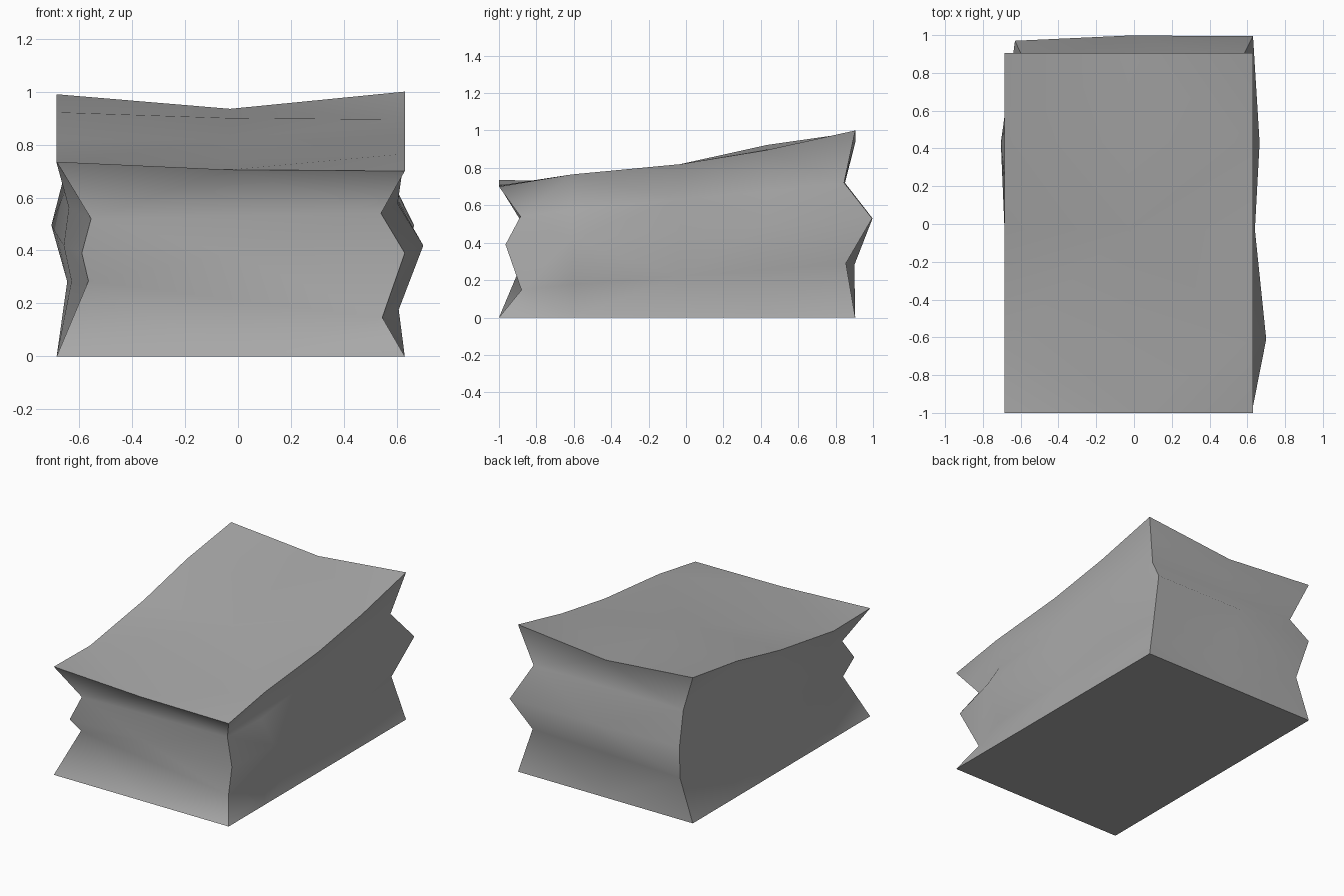
import bpy
import bmesh
from mathutils import Vector

if "Cube" in bpy.data.objects:
    bpy.data.objects.remove(bpy.data.objects["Cube"], do_unlink=True)

LEFT, MID, RIGHT, FRONT, BACK = -0.685, -0.03, 0.63, -1.0, 0.905
ROWS = [FRONT, -0.61, -0.03, 0.43, BACK]
# top heights for each row: -x edge, middle, +x edge
TOP = [(0.735, 0.705, 0.70), (0.73, 0.745, 0.765), (0.82, 0.82, 0.82),
       (0.922, 0.90, 0.895), (0.99, 0.935, 1.0)]


def column(x, y, top, inner):
    """Corner column: base point, three creased points, top point."""
    return [Vector(p) for p in [(x, y, 0), *inner, (x, y, top)]]


front_l = column(LEFT, FRONT, TOP[0][0],
                 [(-0.565, -0.88, 0.285), (-0.59, -0.965, 0.39), (-0.555, -0.885, 0.52)])
front_r = column(RIGHT, FRONT, TOP[0][2],
                 [(0.545, -0.88, 0.147), (0.63, -0.965, 0.39), (0.54, -0.885, 0.54)])
back_l = column(LEFT, BACK, TOP[4][0],
                [(-0.585, 0.90, 0.28), (-0.63, 0.97, 0.53), (-0.575, 0.85, 0.72)])
back_r = column(RIGHT, BACK, TOP[4][2],
                [(0.555, 0.855, 0.29), (0.63, 0.995, 0.53), (0.555, 0.845, 0.72)])


def middle(a, b, top, push=0.0):
    col = [p.lerp(q, 0.5) for p, q in zip(a, b)]
    col[2].y += push
    for p in col:
        p.x = MID
    col[4].z = top
    return col


def side(a, b, row, edge, bulge):
    """Side column between two corners, pushed outwards at each crease."""
    y = ROWS[row]
    col = [p.lerp(q, (y - FRONT) / (BACK - FRONT)) for p, q in zip(a, b)]
    for p, push in zip(col, (0, *bulge, 0)):
        p.x += push
        p.y = y
    col[4].z = TOP[row][edge]
    return col


right_bulge = [(0.06, 0.07, 0.06), (0.03, 0.01, 0.03), (0.025, 0.035, 0.02)]
left_bulge = [(-0.06, -0.06, -0.08), (-0.07, -0.075, -0.09), (-0.06, -0.085, -0.09)]
rights = [side(front_r, back_r, i + 1, 2, b) for i, b in enumerate(right_bulge)]
lefts = [side(front_l, back_l, i + 1, 0, b) for i, b in enumerate(left_bulge)]

# ring of columns around the body
ring = [front_l, middle(front_l, front_r, TOP[0][1]), front_r, *rights,
        back_r, middle(back_r, back_l, TOP[4][1], 0.015), back_l, *reversed(lefts)]

bm = bmesh.new()
cols = [[bm.verts.new(p) for p in col] for col in ring]
panel = {}


def quad(a, b, c, d, flip, name):
    """Two triangles sharing a chosen diagonal."""
    tris = [(a, b, c), (a, c, d)] if flip else [(a, b, d), (b, c, d)]
    for t in tris:
        panel[bm.faces.new(t)] = name


# walls
names = ["front"] * 2 + ["right"] * 4 + ["back"] * 2 + ["left"] * 4
for i, name in enumerate(names):
    a, b = cols[i], cols[(i + 1) % len(cols)]
    for k in range(4):
        quad(a[k], b[k], b[k + 1], a[k + 1], (i + k) % 2, name)

# sloping top
grid = [[cols[0][4], cols[1][4], cols[2][4]]]
for r in (1, 2, 3):
    centre = bm.verts.new((MID, ROWS[r], TOP[r][1]))
    grid.append([cols[12 - r][4], centre, cols[2 + r][4]])
grid.append([cols[8][4], cols[7][4], cols[6][4]])
for r in range(4):
    for i in range(2):
        quad(grid[r][i], grid[r][i + 1], grid[r + 1][i + 1], grid[r + 1][i],
             (r + i) % 2, "top")

# flat base
panel[bm.faces.new([c[0] for c in reversed(cols)])] = "base"

# smooth within each panel, sharp where panels meet
for f in bm.faces:
    f.smooth = True
for e in bm.edges:
    e.smooth = len({panel[f] for f in e.link_faces}) == 1
bmesh.ops.recalc_face_normals(bm, faces=bm.faces[:])

mesh = bpy.data.meshes.new("creased_block")
bm.to_mesh(mesh)
bm.free()
block = bpy.data.objects.new("creased_block", mesh)
bpy.context.collection.objects.link(block)

# grey surface
grey = bpy.data.materials.new("grey")
grey.use_nodes = True
grey.diffuse_color = (0.4, 0.4, 0.4, 1)
grey.node_tree.nodes["Principled BSDF"].inputs["Base Color"].default_value = (0.4, 0.4, 0.4, 1)
mesh.materials.append(grey)
